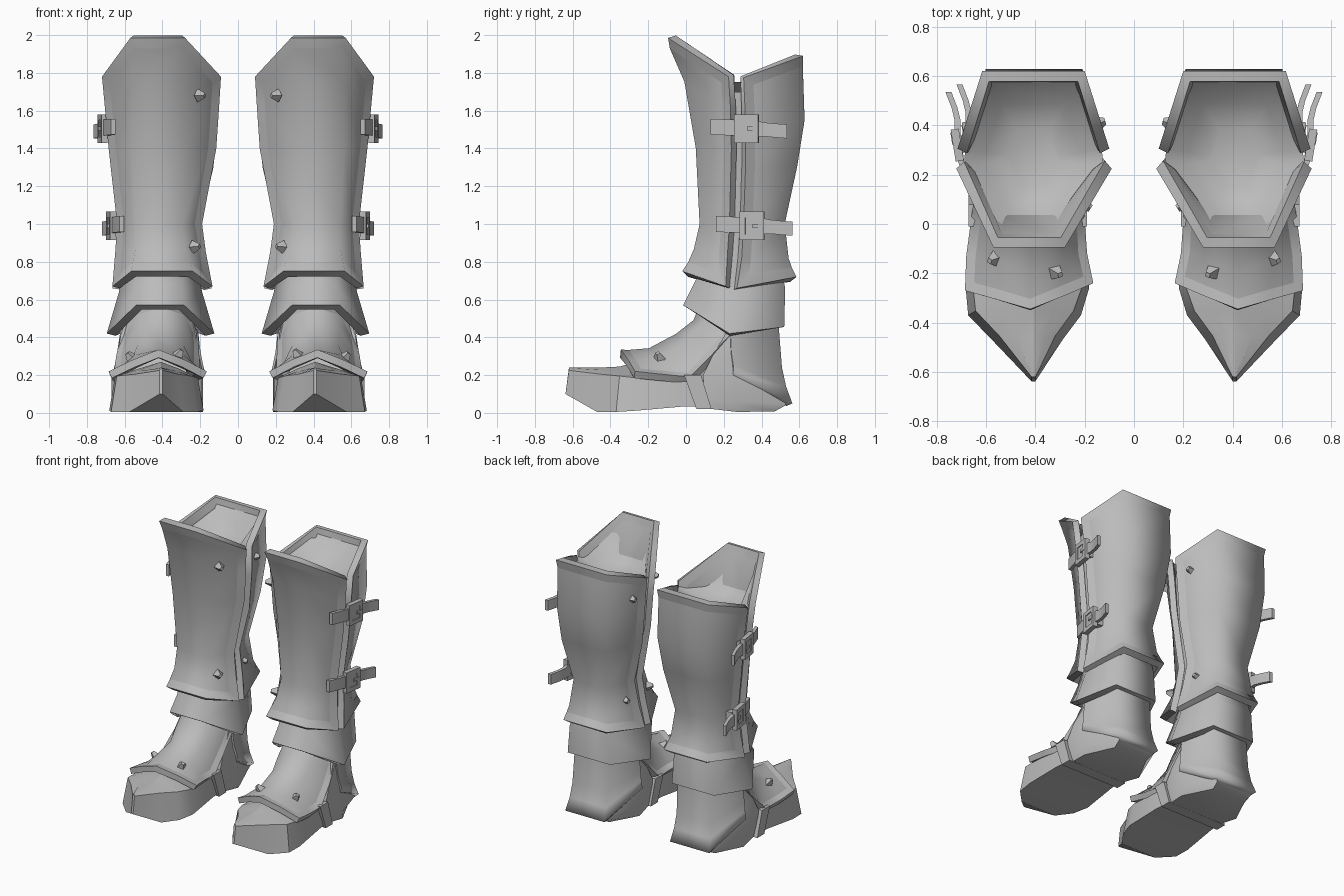
import bpy, bmesh, math
from mathutils import Vector, Matrix

if "Cube" in bpy.data.objects:
    bpy.data.objects.remove(bpy.data.objects["Cube"])

steel = bpy.data.materials.new("grey steel")
steel.diffuse_color = (0.5, 0.5, 0.5, 1)
steel.use_nodes = True
steel.node_tree.nodes["Principled BSDF"].inputs["Base Color"].default_value = steel.diffuse_color


def finish(name, bm, angle=30, thick=0):
    """Turn a bmesh into a named part, thicken it inward and mirror it to the other boot."""
    me = bpy.data.meshes.new(name)
    bm.to_mesh(me)
    bm.free()
    ob = bpy.data.objects.new(name, me)
    bpy.context.collection.objects.link(ob)
    me.materials.append(steel)
    bpy.ops.object.select_all(action='DESELECT')
    ob.select_set(True)
    bpy.context.view_layer.objects.active = ob
    if thick:
        s = ob.modifiers.new("thickness", 'SOLIDIFY')
        s.thickness, s.offset, s.use_even_offset = thick, -1, True
        bpy.ops.object.modifier_apply(modifier=s.name)
    m = ob.modifiers.new("other_boot", 'MIRROR')
    m.use_mirror_merge = False
    bpy.ops.object.modifier_apply(modifier=m.name)
    bpy.ops.object.shade_smooth_by_angle(angle=math.radians(angle))
    return ob


def loft(rows, closed=False, caps=False, centre=None):
    """Skin rows of points; open sheets are turned to face away from centre."""
    bm = bmesh.new()
    grid = [[bm.verts.new(p) for p in r] for r in rows]
    n = len(rows[0])
    for a, b in zip(grid, grid[1:]):
        for i in range(n if closed else n - 1):
            j = (i + 1) % n
            bm.faces.new((a[i], a[j], b[j], b[i]))
    if caps:
        bm.faces.new(grid[0])
        bm.faces.new(grid[-1])
        bmesh.ops.recalc_face_normals(bm, faces=bm.faces)
    bm.normal_update()
    if centre:
        c = Vector(centre)
        out = 0
        for f in bm.faces:
            d = f.calc_center_median() - c
            out += f.normal.dot(d) * f.calc_area()
        if out < 0:
            bmesh.ops.reverse_faces(bm, faces=bm.faces)
            bm.normal_update()
    return bm


def rim(bm, width, depth):
    """Raised, sharp-edged border around an open sheet."""
    res = bmesh.ops.inset_region(bm, faces=bm.faces[:], thickness=width, depth=-depth,
                                 use_boundary=True, use_even_offset=True)
    border = set(res['faces'])
    for e in bm.edges:
        if sum(f in border for f in e.link_faces) == 1 and len(e.link_faces) == 2:
            e.smooth = False


# Shin and calf plates: side z, corner z, side x (inner, outer), side y, corner x (inner, outer), corner y
SHIN = [(1.78, 1.985, .09, .72, .225, .28, .57, -.095), (1.62, 1.75, .10, .705, .235, .28, .57, -.02),
        (1.4, 1.4, .115, .685, .24, .28, .57, .04), (1.0, 1.0, .19, .64, .23, .29, .55, .06),
        (.85, .87, .17, .65, .22, .27, .55, .03), (.67, .75, .135, .665, .21, .24, .565, -.02)]
CALF = [(1.775, 1.89, .10, .715, .305, .20, .615, .62), (1.55, 1.55, .11, .69, .315, .20, .61, .64),
        (1.3, 1.3, .13, .67, .315, .22, .60, .60), (1.0, 1.0, .20, .635, .305, .27, .55, .535),
        (.82, .82, .17, .65, .295, .25, .57, .555), (.66, .72, .14, .665, .27, .23, .58, .585)]


def half_hex(l):
    zs, zc, xi, xo, sy, ci, co, cy = l
    return [(xi, sy, zs), (ci, cy, zc), (co, cy, zc), (xo, sy, zs)]


for name, levels in (("shin_plate", SHIN), ("calf_plate", CALF)):
    bm = loft([half_hex(l) for l in levels], centre=(.41, .28, 1.3))
    rim(bm, .055, .012)
    finish(name, bm, 80, .042)


def shrunk(s, c, k, z=None, drop=0):
    ring = half_hex(s) + half_hex(c)[::-1]
    return [(.41 + (x - .41) * k, .27 + (y - .27) * k, (h - drop) if z is None else z) for x, y, h in ring]


# Inner lining, seen through the side slots
lining = [shrunk(s, c, .85) for s, c in zip(SHIN[2:], CALF[2:])]
lining.insert(0, shrunk(SHIN[1], CALF[1], .82, 1.7))
finish("lining", loft(lining, closed=True, centre=(.41, .28, 1.2)), 80)

# Shallow dished padding inside the top opening
dish = [shrunk(SHIN[0], CALF[0], .90, drop=.025), shrunk(SHIN[0], CALF[0], .62, 1.72),
        shrunk(SHIN[0], CALF[0], .32, 1.67)]
bm = loft(dish, closed=True, centre=(.41, .28, 2.6))
bmesh.ops.reverse_faces(bm, faces=bm.faces)
bmesh.ops.holes_fill(bm, edges=[e for e in bm.edges if e.is_boundary and
                                all(abs(v.co.z - 1.67) < .001 for v in e.verts)], sides=8)
finish("top_padding", bm, 89)

# Flared ankle collar
bm = loft([[(.21, .25, .74), (.30, .07, .74), (.52, .07, .74), (.61, .25, .74), (.55, .51, .74), (.28, .51, .74)],
           [(.19, .25, .64), (.30, .04, .68), (.52, .04, .68), (.63, .25, .64), (.57, .525, .66), (.27, .525, .66)],
           [(.125, .23, .42), (.285, -.015, .57), (.54, -.015, .57), (.695, .23, .42), (.59, .52, .455),
            (.25, .52, .455)]], closed=True, centre=(.41, .28, .58))
finish("ankle_collar", bm, 80, .045)

# Instep plate: arches from toe to ankle
arches = [[(.165, -.24, .22), (.28, -.29, .28), (.42, -.345, .335), (.56, -.305, .28), (.685, -.27, .22)],
          [(.19, -.12, .205), (.28, -.15, .315), (.42, -.20, .355), (.56, -.15, .315), (.68, -.13, .205)],
          [(.20, .02, .19), (.28, -.02, .37), (.42, -.06, .43), (.54, -.02, .37), (.66, .02, .19)],
          [(.205, .13, .30), (.27, .06, .45), (.41, .03, .50), (.55, .06, .45), (.645, .13, .30)],
          [(.21, .24, .42), (.27, .16, .55), (.41, .08, .60), (.55, .16, .55), (.62, .24, .42)]]
bm = loft(arches, centre=(.42, .05, .15))
rim(bm, .04, .012)
finish("instep_plate", bm, 60, .04)

# Pointed toe cap and sole, narrower on top: y, inner x, outer x, bottom z, shoulder z, ridge z, top inset
toe = []
for y, xi, xo, zb, zs, zt, t in [(-.638, .40, .415, .10, .225, .24, 0), (-.47, .29, .575, .005, .205, .24, .028),
                                 (-.37, .215, .672, .005, .195, .245, .03), (-.26, .182, .682, .012, .185, .27, .03),
                                 (0, .20, .66, .035, .17, .26, .015), (.12, .215, .645, .03, .16, .24, .005)]:
    m, yt, a, b = .408, y + (.018 if y < -.3 else 0), xi + t, xo - t
    toe.append([(xi, y, zb), (xo, y, zb), (b, yt, zs), (m + (b - m) * .5, yt, (zs + zt) / 2 + .005), (m, yt, zt),
                (m + (a - m) * .5, yt, (zs + zt) / 2 + .005), (a, yt, zs)])
finish("toe_cap", loft(toe, closed=True, caps=True), 20)

# Strap under the arch of the foot
arch = [[(x, y0, .2), (x, y0 + .09, .2), (x, .135, .02), (x, .055, .02)]
        for x, y0 in ((.19, -.01), (.67, -.01))]
finish("arch_strap", loft(arch, closed=True, caps=True), 30)

# Heel block: inner x, outer x, y, z of front, side and back points
heel = []
for front, side, back in [
        ((.215, .635, .10, .025), (.185, .655, .27, .005), (.29, .56, .47, .008)),
        ((.21, .64, .10, .07), (.185, .66, .27, .06), (.275, .57, .545, .05)),
        ((.205, .65, .09, .2), (.187, .65, .25, .215), (.29, .555, .525, .09)),
        ((.215, .64, .14, .3), (.205, .635, .25, .3), (.295, .545, .49, .22)),
        ((.22, .62, .21, .42), (.22, .615, .25, .42), (.29, .54, .475, .45)),
        ((.28, .54, .17, .62), (.25, .58, .26, .62), (.30, .53, .475, .62))]:
    pts = (front, side, back)
    heel.append([(p[0], p[2], p[3]) for p in pts] + [(p[1], p[2], p[3]) for p in pts[::-1]])
finish("heel_block", loft(heel, closed=True, caps=True), 48)

# Heel guard wrapped round the back, its lower edge rising towards the ankle
guard = [[(a, y, z), (c, yb, zb), (d, yb, zb), (b, y, z)] for a, b, y, z, c, d, yb, zb in [
    (.212, .622, .235, .44, .275, .555, .49, .47), (.198, .64, .24, .32, .28, .56, .508, .24),
    (.185, .652, .25, .255, .275, .567, .53, .14), (.172, .665, .255, .205, .265, .58, .563, .05)]]
finish("heel_guard", loft(guard, centre=(.41, .25, .25)), 80, .03)


# Side straps with buckles
def box(bm, lo, hi):
    v = bmesh.ops.create_cube(bm, size=1)['verts']
    for p in v:
        p.co = Vector([(a + b) / 2 + c * (b - a) for a, b, c in zip(lo, hi, p.co)])


for name, dx, dy, z in (("upper", 0, 0, 1.505), ("lower", -.045, .03, .99)):
    path = [(.66, .13, .01), (.70, .25, .005), (.715, .37, 0), (.715, .42, -.005), (.727, .47, -.01),
            (.752, .535, -.015)]
    rows = []
    for x, y, t in path:
        x, y, t, h = x + dx, y + dy, z + t, .042 if y < .4 else .037
        rows.append([(x - .012, y, t - h), (x + .012, y, t - h), (x + .012, y, t + h), (x - .012, y, t + h)])
    finish(name + "_strap", loft(rows, closed=True, caps=True), 30)
    bm = bmesh.new()
    x0, x1, y0, y1 = .70 + dx, .733 + dx, .255 + dy, .385 + dy
    box(bm, (x0, y0, z + .045), (x1, y1, z + .075))
    box(bm, (x0, y0, z - .075), (x1, y1, z - .045))
    box(bm, (x0, y0, z - .045), (x1, y0 + .03, z + .045))
    box(bm, (x0, y1 - .03, z - .045), (x1, y1, z + .045))
    box(bm, (x0 + .005, y0 + .02, z - .05), (x1 - .006, y1 - .02, z + .05))
    box(bm, (x0 + .01, y0 + .07, z - .01), (x1 + .003, y1 - .01, z + .01))
    # stub joining the buckle to the shaft
    box(bm, (.64 + dx, y0 + .03, z - .035), (x0 + .01, y1 - .03, z + .035))
    bmesh.ops.rotate(bm, verts=bm.verts, cent=((x0 + x1) / 2, (y0 + y1) / 2, z),
                     matrix=Matrix.Rotation(math.radians(-9), 3, 'Z'))
    finish(name + "_buckle", bm, 30)

# Pyramid studs: position and outward direction
studs = [((.195, .075, 1.68), (-.85, -.53, 0)), ((.222, .1, .88), (-.85, -.53, .1)),
         ((.138, .41, 1.65), (-.95, .3, 0)), ((.215, .38, .88), (-.95, .3, 0)),
         ((.31, -.2, .315), (-.5, -.3, .8)), ((.572, -.145, .30), (.6, -.2, .75))]
bm = bmesh.new()
for pos, n in studs:
    turn = Vector(n).to_track_quat('Z', 'Y').to_matrix().to_4x4()
    v = bmesh.ops.create_cone(bm, cap_ends=True, segments=4, radius1=.036, radius2=.014, depth=.045)['verts']
    bmesh.ops.transform(bm, matrix=turn, verts=v)
    bmesh.ops.translate(bm, vec=Vector(pos), verts=v)
finish("studs", bm, 20)
